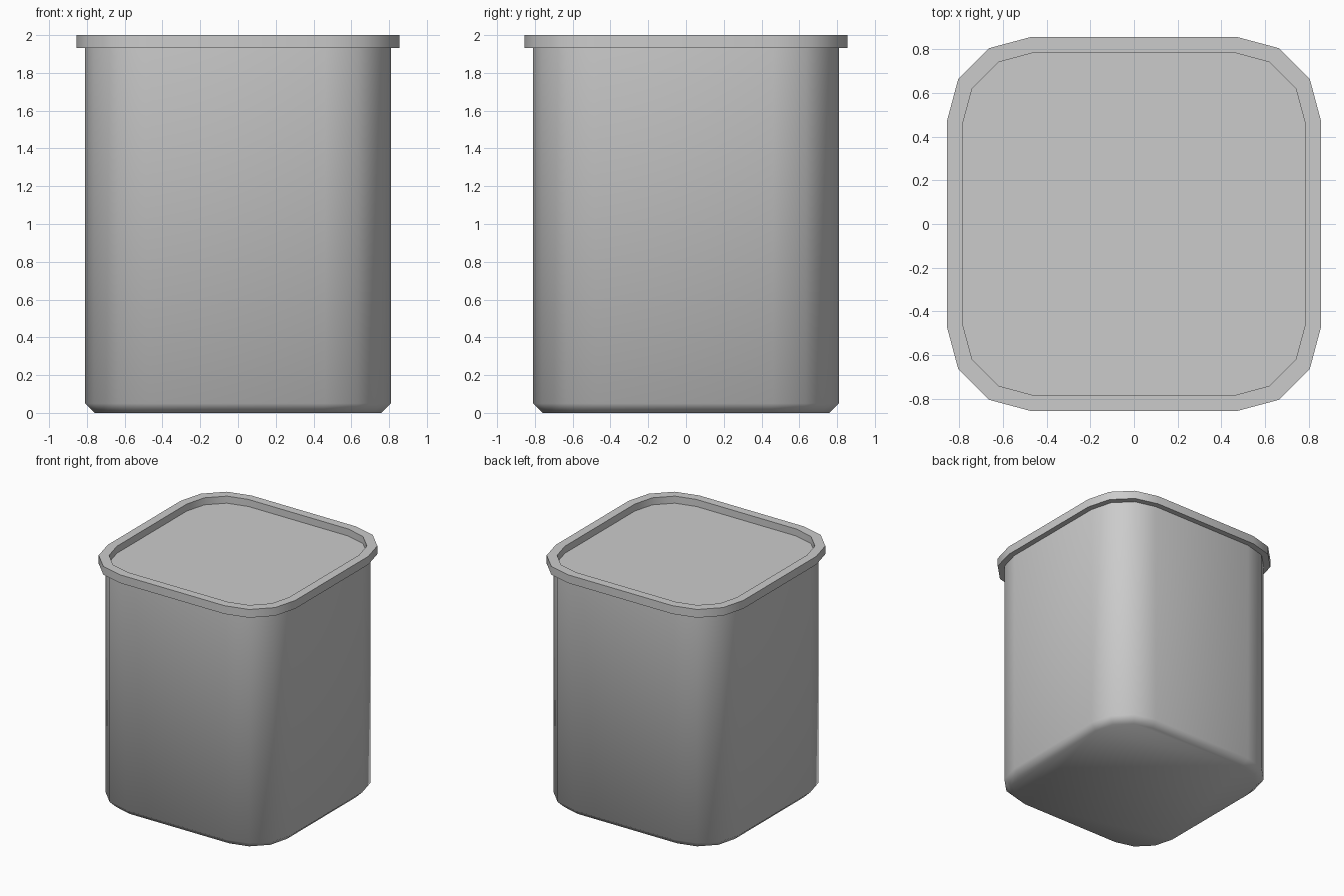
import bpy
import bmesh
from math import cos, sin, pi, radians

cube = bpy.data.objects.get("Cube")
if cube:
    bpy.data.objects.remove(cube, do_unlink=True)

grey = bpy.data.materials.new("light grey plastic")
grey.use_nodes = True
colour = (0.6, 0.6, 0.6, 1)
grey.diffuse_color = colour
grey.node_tree.nodes["Principled BSDF"].inputs["Base Color"].default_value = colour


def rounded_square(half, radius, segments=3):
    """Counter-clockwise outline of a square with rounded corners."""
    points = []
    centre = half - radius
    for quarter in range(4):
        mid = (quarter + 0.5) * pi / 2
        cx = centre if cos(mid) > 0 else -centre
        cy = centre if sin(mid) > 0 else -centre
        for step in range(segments + 1):
            angle = (quarter + step / segments) * pi / 2
            points.append((cx + radius * cos(angle), cy + radius * sin(angle)))
    return points


def stacked_shell(name, sections):
    """Join (half width, corner radius, height) sections and cap both ends."""
    bm = bmesh.new()
    rings = [[bm.verts.new((x, y, z)) for x, y in rounded_square(half, radius)]
             for half, radius, z in sections]
    for low, high in zip(rings, rings[1:]):
        for i in range(len(low)):
            j = (i + 1) % len(low)
            bm.faces.new((low[i], low[j], high[j], high[i]))
    bm.faces.new(reversed(rings[0]))
    bm.faces.new(rings[-1])
    mesh = bpy.data.meshes.new(name)
    bm.to_mesh(mesh)
    bm.free()
    mesh.materials.append(grey)
    obj = bpy.data.objects.new(name, mesh)
    bpy.context.collection.objects.link(obj)
    bpy.ops.object.select_all(action='DESELECT')
    obj.select_set(True)
    bpy.context.view_layer.objects.active = obj
    return obj


# Container body with a softly shaded chamfer around the base
stacked_shell("container_body", [(0.76, 0.31, 0), (0.81, 0.35, 0.05), (0.81, 0.35, 1.934)])
bpy.ops.object.shade_smooth_by_angle(angle=radians(60))

# Overhanging lid with a recessed panel
stacked_shell("recessed_lid", [(0.855, 0.38, 1.932), (0.855, 0.38, 2),
                               (0.785, 0.33, 2), (0.785, 0.33, 1.942)])
bpy.ops.object.shade_smooth_by_angle(angle=radians(40))
